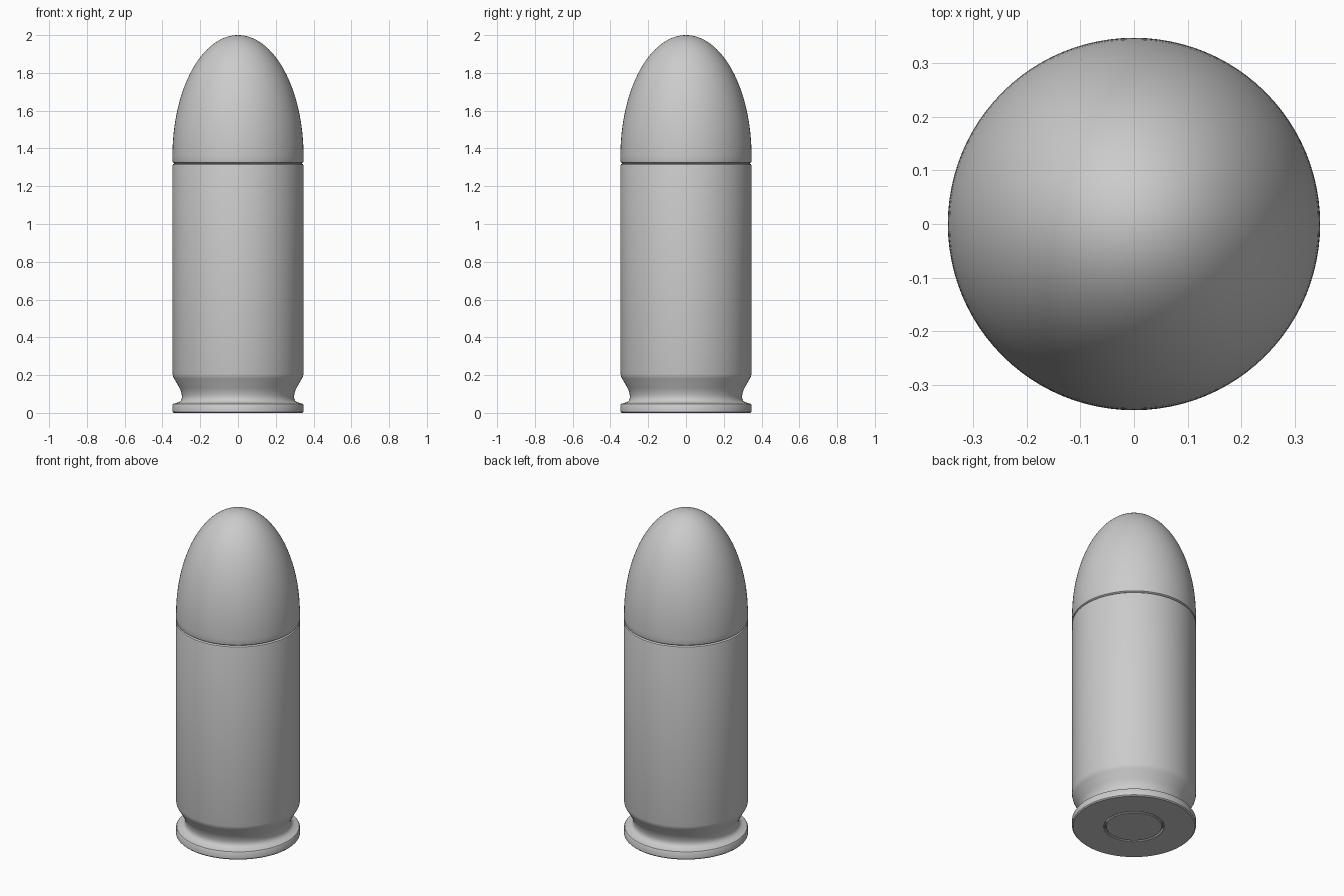
import bpy, bmesh, math
from mathutils import Matrix

if "Cube" in bpy.data.objects:
    bpy.data.objects.remove(bpy.data.objects["Cube"])

R = 0.347      # body radius
SEGS = 96


def lathe(name, profile):
    """Spin an (r, z) profile around the z axis into a closed smooth solid."""
    bm = bmesh.new()
    verts = [bm.verts.new((r, 0, z)) for r, z in profile]
    edges = [bm.edges.new(pair) for pair in zip(verts, verts[1:])]
    bmesh.ops.spin(bm, geom=verts + edges, cent=(0, 0, 0), axis=(0, 0, 1),
                   angle=math.tau, steps=SEGS, use_merge=True)
    bmesh.ops.remove_doubles(bm, verts=bm.verts, dist=1e-5)
    bmesh.ops.recalc_face_normals(bm, faces=bm.faces)
    mesh = bpy.data.meshes.new(name)
    bm.to_mesh(mesh)
    bm.free()
    obj = bpy.data.objects.new(name, mesh)
    bpy.context.collection.objects.link(obj)
    bpy.ops.object.select_all(action='DESELECT')
    obj.select_set(True)
    bpy.context.view_layer.objects.active = obj
    bpy.ops.object.shade_smooth_by_angle(angle=math.radians(35))
    return obj


# Casing: primer pocket, rim, extractor groove, straight wall, rounded mouth
lathe("casing", [
    (0, 0.02), (0.167, 0.02), (0.167, 0.003), (0.170, 0),
    (R - 0.006, 0), (R, 0.006), (R, 0.042), (R - 0.004, 0.048), (R - 0.015, 0.051),
    (0.315, 0.056), (0.303, 0.064), (0.297, 0.078), (0.297, 0.092),
    (0.301, 0.112), (0.310, 0.132), (0.338, 0.181), (R - 0.003, 0.193), (R, 0.207),
    (R, 1.308), (R - 0.002, 1.315), (R - 0.008, 1.319),
    (R - 0.015, 1.32), (0, 1.32),
])

# Primer: small disc set in the base
lathe("primer", [(0, 0), (0.155, 0), (0.159, 0.004), (0.159, 0.022), (0, 0.022)])

# Bullet: seated foot, short straight band, elliptical nose
z0, n = 1.36, 32
nose = [(R * math.cos(i / n * math.pi / 2), z0 + (2 - z0) * math.sin(i / n * math.pi / 2))
        for i in range(n)]
lathe("bullet", [(0, 1.318), (R - 0.015, 1.318), (R - 0.008, 1.322),
                 (R - 0.002, 1.326), (R, 1.333)] + nose + [(0, 2)])
